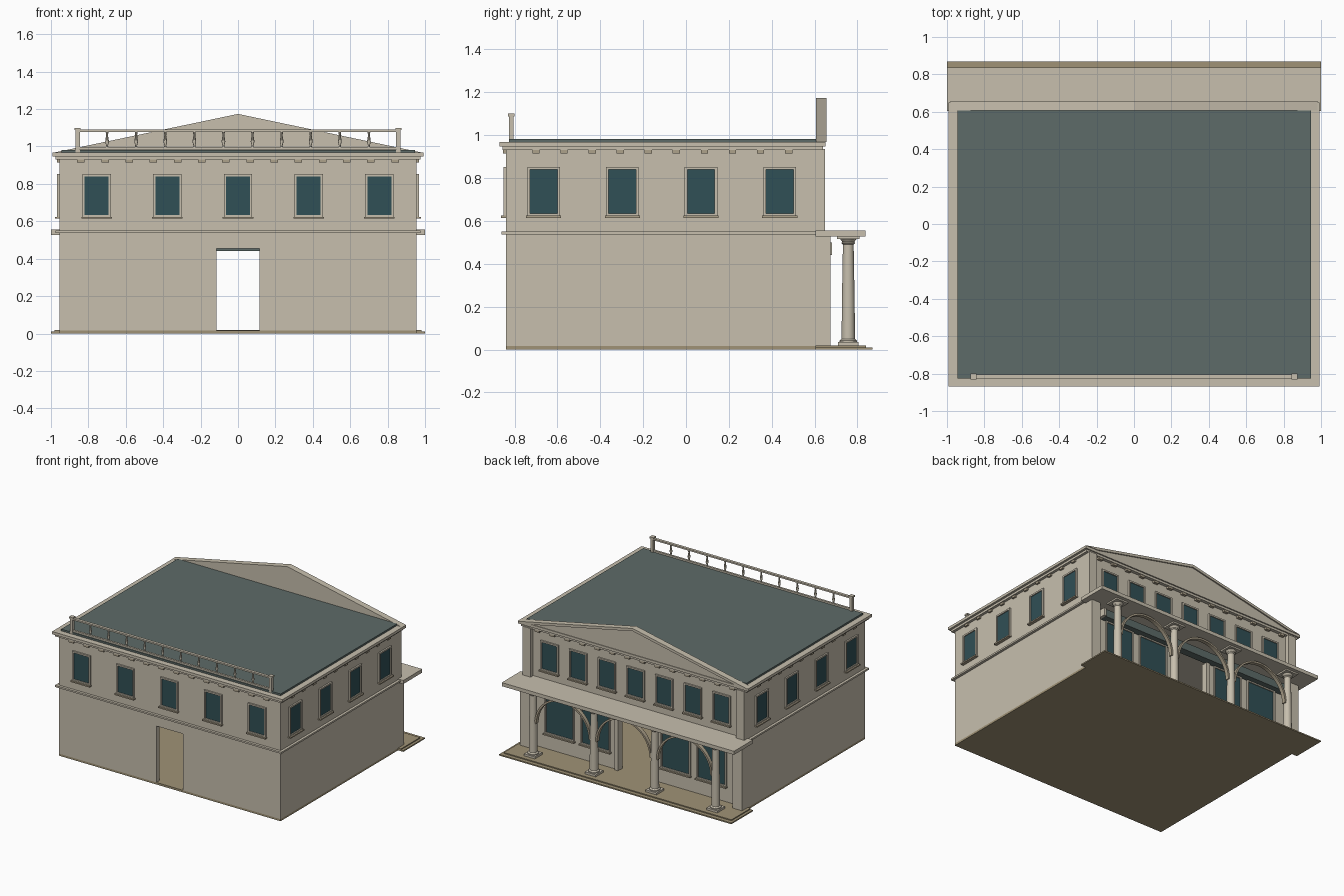
import bpy, bmesh, math

if "Cube" in bpy.data.objects:
    bpy.data.objects.remove(bpy.data.objects["Cube"])

def material(name, rgb):
    m = bpy.data.materials.new(name)
    m.diffuse_color = (*rgb, 1)
    m.use_nodes = True
    m.node_tree.nodes["Principled BSDF"].inputs["Base Color"].default_value = m.diffuse_color
    return m

STONE = material("pale stone", (0.57, 0.52, 0.42))
TRIM = material("dark stone trim", (0.42, 0.36, 0.26))
FLOOR = material("tan paving", (0.35, 0.29, 0.18))
GLASS = material("dark glass", (0.03, 0.08, 0.092))
ROOF = material("slate roof", (0.11, 0.147, 0.138))

def finish(name, bm, mat, smooth=False):
    bmesh.ops.recalc_face_normals(bm, faces=bm.faces)
    me = bpy.data.meshes.new(name)
    bm.to_mesh(me)
    bm.free()
    me.materials.append(mat)
    ob = bpy.data.objects.new(name, me)
    bpy.context.collection.objects.link(ob)
    if smooth:
        bpy.context.view_layer.objects.active = ob
        ob.select_set(True)
        bpy.ops.object.shade_smooth_by_angle(angle=math.radians(35))
        ob.select_set(False)
    return ob

def boxes(name, mat, items):
    """One object from boxes given as (x0, x1, y0, y1, z0, z1)."""
    bm = bmesh.new()
    for x0, x1, y0, y1, z0, z1 in items:
        vs = bmesh.ops.create_cube(bm, size=1)["verts"]
        for v in vs:
            v.co.x = (x0 + x1) / 2 + v.co.x * (x1 - x0)
            v.co.y = (y0 + y1) / 2 + v.co.y * (y1 - y0)
            v.co.z = (z0 + z1) / 2 + v.co.z * (z1 - z0)
    return finish(name, bm, mat)

def lathe(name, mat, profile, centres, sides):
    """Turned shapes: profile of (radius, z) repeated at each (x, y)."""
    bm = bmesh.new()
    for cx, cy in centres:
        rings = [[bm.verts.new((cx + r * math.cos(2 * math.pi * i / sides),
                                cy + r * math.sin(2 * math.pi * i / sides), z))
                  for i in range(sides)] for r, z in profile]
        for a, b in zip(rings, rings[1:]):
            for i in range(sides):
                j = (i + 1) % sides
                bm.faces.new((a[i], a[j], b[j], b[i]))
        bm.faces.new(rings[0])
        bm.faces.new(rings[-1])
    return finish(name, bm, mat, True)

W, F, B = 0.955, -0.84, 0.615   # half width, front wall, back wall

def on(face, u0, u1, n0, n1, z0, z1):
    """Box on a wall: u along the wall, n outward from it."""
    if face == "front":
        return (u0, u1, F - n1, F - n0, z0, z1)
    if face == "back":
        return (u0, u1, B + n0, B + n1, z0, z1)
    if face == "right":
        return (W + n0, W + n1, u0, u1, z0, z1)
    return (-W - n1, -W - n0, u0, u1, z0, z1)

# Floors and porch step
boxes("ground_floor", FLOOR, [(-W, W, F, 0.61, 0, 0.016)])
boxes("porch_floor", FLOOR, [(-0.98, 0.98, 0.605, 0.84, 0, 0.018),
                             (-1, 1, 0.605, 0.87, 0, 0.01)])

# Lower storey walls, open at the front door and the porch entrance
T = 0.04
D, E = 0.115, 0.16
boxes("lower_walls", STONE, [
    (-W, -D, F, F + T, 0.016, 0.54), (D, W, F, F + T, 0.016, 0.54),
    (-D, D, F, F + T, 0.455, 0.54),
    (-W, -W + T, F, B, 0.016, 0.54), (W - T, W, F, B, 0.016, 0.54),
    (-W, -E, B - T, B, 0.016, 0.54), (E, W, B - T, B, 0.016, 0.54),
    (-E, E, B - T, B, 0.48, 0.54)])
boxes("upper_storey", STONE, [(-W, W, F, B, 0.53, 0.94)])
boxes("corner_piers", STONE, [b for s in (-1, 1) for b in (
    (s * 0.915 - 0.04, s * 0.915 + 0.04, 0.6, 0.675, 0.016, 0.535),
    (s * 0.92 - 0.035, s * 0.92 + 0.035, 0.6, 0.648, 0.55, 0.935))])

# Belt course, cornice and roof
boxes("belt_course", STONE, [(-0.975, 0.975, -0.86, 0.61, 0.537, 0.55)])
boxes("cornice", STONE, [(-0.975, 0.975, -0.857, 0.64, 0.93, 0.947),
                         (-0.992, 0.992, -0.87, 0.65, 0.947, 0.968)])
boxes("roof_deck", ROOF, [(-0.945, 0.945, -0.825, 0.607, 0.965, 0.982)])

# Brackets under the cornice
br = [on(f, -0.84 + i * 0.1292 - 0.02, -0.84 + i * 0.1292 + 0.02, 0, h, 0.914, 0.931)
      for f, h in (("front", 0.014), ("back", 0.022)) for i in range(14)]
br += [on(f, -0.70 + i * 0.131 - 0.017, -0.70 + i * 0.131 + 0.017, 0, 0.014, 0.914, 0.931)
       for f in ("left", "right") for i in range(10)]
boxes("cornice_brackets", TRIM, br)

# Pediment with a raking edge
def gable(name, pts, y0, y1):
    bm = bmesh.new()
    a = bm.faces.new([bm.verts.new((x, y0, z)) for x, z in pts])
    ext = bmesh.ops.extrude_face_region(bm, geom=[a])
    vs = [g for g in ext["geom"] if isinstance(g, bmesh.types.BMVert)]
    bmesh.ops.translate(bm, verts=vs, vec=(0, y1 - y0, 0))
    return finish(name, bm, STONE)

gable("pediment", [(-0.98, 0.966), (0.98, 0.966), (0, 1.17)], 0.607, 0.645)
gable("pediment_rake", [(-0.985, 0.967), (-0.89, 0.967), (0, 1.153), (0.89, 0.967),
                        (0.985, 0.967), (0, 1.174)], 0.607, 0.655)

# Windows: glass plate, frame and sill
glass, frames, sills = [], [], []

def window(face, u, z0, z1, w):
    h, t = w / 2, 0.012
    glass.append(on(face, u - h, u + h, 0, 0.004, z0, z1))
    frames.extend([on(face, u - h - t, u - h, 0, 0.012, z0, z1 + t),
                   on(face, u + h, u + h + t, 0, 0.012, z0, z1 + t),
                   on(face, u - h, u + h, 0, 0.012, z1, z1 + t),
                   on(face, u - h - t, u + h + t, 0, 0.012, z0 - 0.01, z0)])
    sills.append(on(face, u - h - 0.018, u + h + 0.018, 0, 0.024, z0 - 0.02, z0 - 0.01))

for i in range(-2, 3):
    window("front", i * 0.378, 0.634, 0.84, 0.128)
for i in range(-3, 4):
    window("back", i * 0.247, 0.634, 0.84, 0.128)
for f in ("left", "right"):
    for u in (-0.664, -0.297, 0.07, 0.437):
        window(f, u, 0.634, 0.84, 0.128)
for u in (-0.655, -0.345, 0.345, 0.655):
    window("back", u, 0.15, 0.43, 0.23)
boxes("window_glass", GLASS, glass)
boxes("window_frames", STONE, frames)
boxes("window_sills", TRIM, sills)

# Entrance jambs and band above the porch windows
boxes("entrance_jambs", STONE, [(s * E - 0.015, s * E + 0.015, B - T, B + 0.015, 0.016, 0.44)
                                for s in (-1, 1)])
boxes("transom_band", ROOF, [(-0.83, 0.83, B - 0.005, 0.67, 0.44, 0.5)])
boxes("transom_ends", STONE, [(s * 0.835 - 0.01, s * 0.835 + 0.01, B, 0.68, 0.44, 0.5)
                              for s in (-1, 1)])

# Porch roof slab
boxes("porch_roof", STONE, [(-1, 1, 0.605, 0.838, 0.528, 0.556)])

# Columns with square bases and caps
CY = 0.757
cols = [-0.786, -0.262, 0.262, 0.786]
lathe("porch_columns", STONE,
      [(0.04, 0.03), (0.04, 0.042), (0.031, 0.05), (0.03, 0.2), (0.025, 0.49),
       (0.032, 0.497), (0.028, 0.502), (0.04, 0.518)], [(x, CY) for x in cols], 20)
boxes("column_blocks", STONE, [b for x in cols for b in (
    (x - 0.047, x + 0.047, CY - 0.047, CY + 0.047, 0.016, 0.034),
    (x - 0.053, x + 0.053, CY - 0.053, CY + 0.053, 0.516, 0.53))])

# Slim arches between columns
bm = bmesh.new()
for i in (-1, 0, 1):
    rings = []
    for k in range(25):
        a = math.pi * k / 24
        c, s = math.cos(a), math.sin(a)
        rings.append([bm.verts.new((i * 0.524 + r * c, CY + dy, 0.275 + r * s))
                      for r, dy in ((0.226, -0.015), (0.24, -0.015),
                                    (0.24, 0.015), (0.226, 0.015))])
    for p, q in zip(rings, rings[1:]):
        for j in range(4):
            bm.faces.new((p[j], p[(j + 1) % 4], q[(j + 1) % 4], q[j]))
    bm.faces.new(rings[0])
    bm.faces.new(rings[-1])
finish("porch_arches", bm, TRIM, True)

# Roof balustrade
BY = -0.815
boxes("balustrade_rails", STONE, [(-0.857, 0.857, BY - 0.011, BY + 0.011, 1.078, 1.09),
                                  (-0.857, 0.857, BY - 0.008, BY + 0.008, 0.985, 0.998)])
boxes("balustrade_posts", STONE, [b for s in (-0.857, 0.857) for b in (
    (s - 0.011, s + 0.011, BY - 0.011, BY + 0.011, 0.965, 1.09),
    (s - 0.016, s + 0.016, BY - 0.016, BY + 0.016, 1.088, 1.1))])
lathe("balusters", STONE,
      [(0.007, 0.995), (0.005, 1.005), (0.01, 1.025), (0.009, 1.035),
       (0.005, 1.06), (0.008, 1.08)],
      [(-0.7 + i * 1.4 / 9, BY) for i in range(10)], 10)
